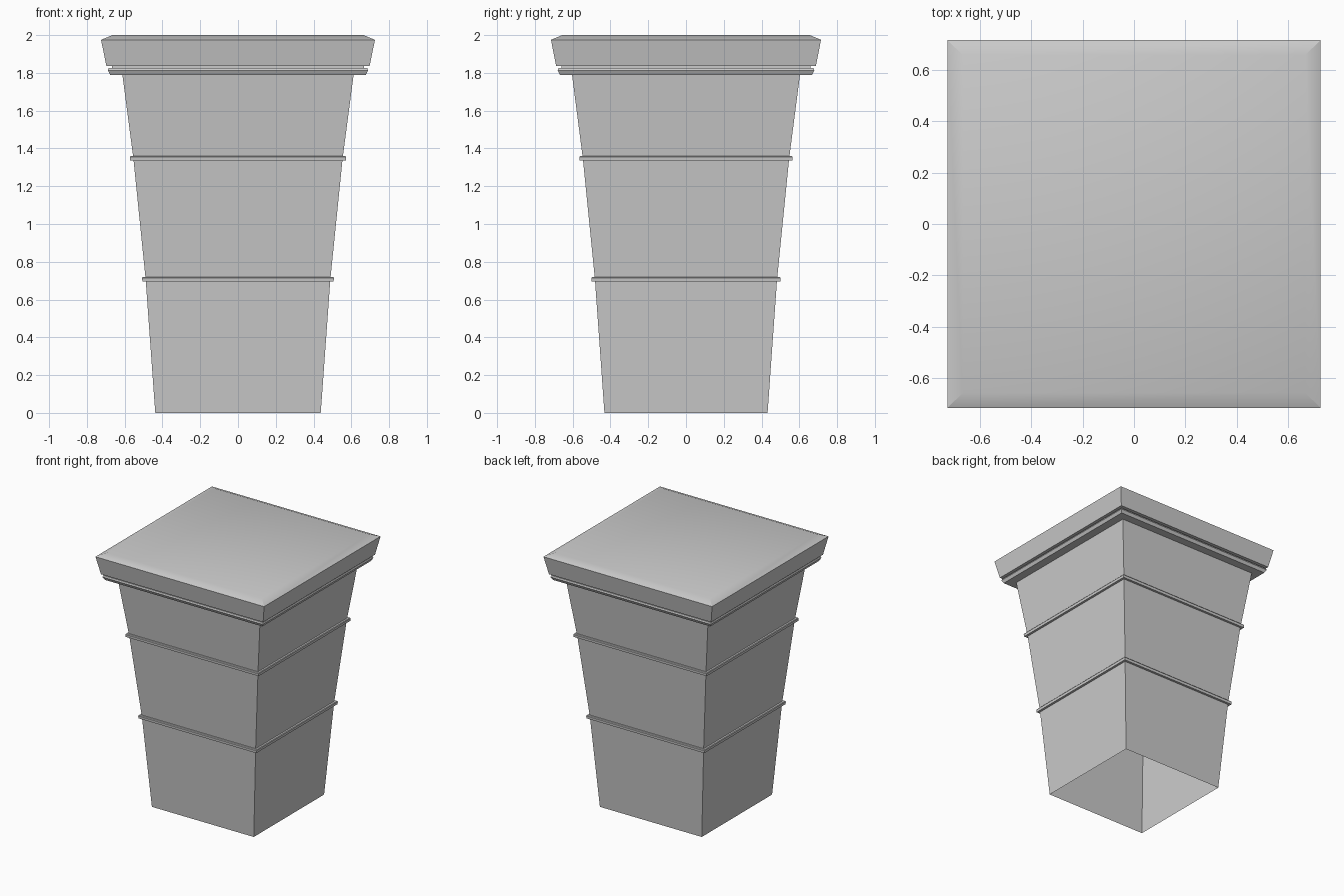
import bpy, bmesh

if "Cube" in bpy.data.objects:
    bpy.data.objects.remove(bpy.data.objects["Cube"])

DEPTH = 0.986  # depth is slightly less than width


def square_loft(name, profile, cap_top=False):
    """Sweep a (half width, z) profile around a four-sided plan."""
    bm = bmesh.new()
    rings = []
    for r, z in profile:
        rings.append([bm.verts.new((sx * r, sy * r * DEPTH, z))
                      for sx, sy in ((-1, -1), (1, -1), (1, 1), (-1, 1))])
    for a, b in zip(rings, rings[1:]):
        for i in range(4):
            j = (i + 1) % 4
            bm.faces.new((a[i], a[j], b[j], b[i]))
    if cap_top:
        bm.faces.new(rings[-1])
    mesh = bpy.data.meshes.new(name)
    bm.to_mesh(mesh)
    bm.free()
    obj = bpy.data.objects.new(name, mesh)
    bpy.context.collection.objects.link(obj)
    return obj


# Tapered hollow shaft, open at the bottom
square_loft("shaft", [(0.438, 0), (0.489, 0.708), (0.554, 1.348), (0.612, 1.79)])

# Thin raised bands around the shaft
for name, r, z in (("lower_band", 0.489, 0.708), ("upper_band", 0.554, 1.348)):
    square_loft(name, [(r - 0.001, z - 0.013), (r + 0.017, z - 0.013),
                       (r + 0.019, z + 0.007), (r + 0.015, z + 0.012),
                       (r + 0.001, z + 0.012)])

# Moulding under the cap, with a narrow groove above it
square_loft("neck_moulding", [(0.612, 1.79), (0.677, 1.79), (0.689, 1.813),
                              (0.685, 1.825), (0.668, 1.826), (0.668, 1.836)])

# Flared cap with a softly shaded bevel
cap = square_loft("cap", [(0.668, 1.836), (0.697, 1.836), (0.725, 1.975),
                          (0.665, 2.0)], cap_top=True)
bpy.context.view_layer.objects.active = cap
cap.select_set(True)
bpy.ops.object.shade_smooth_by_angle(angle=0.52)
